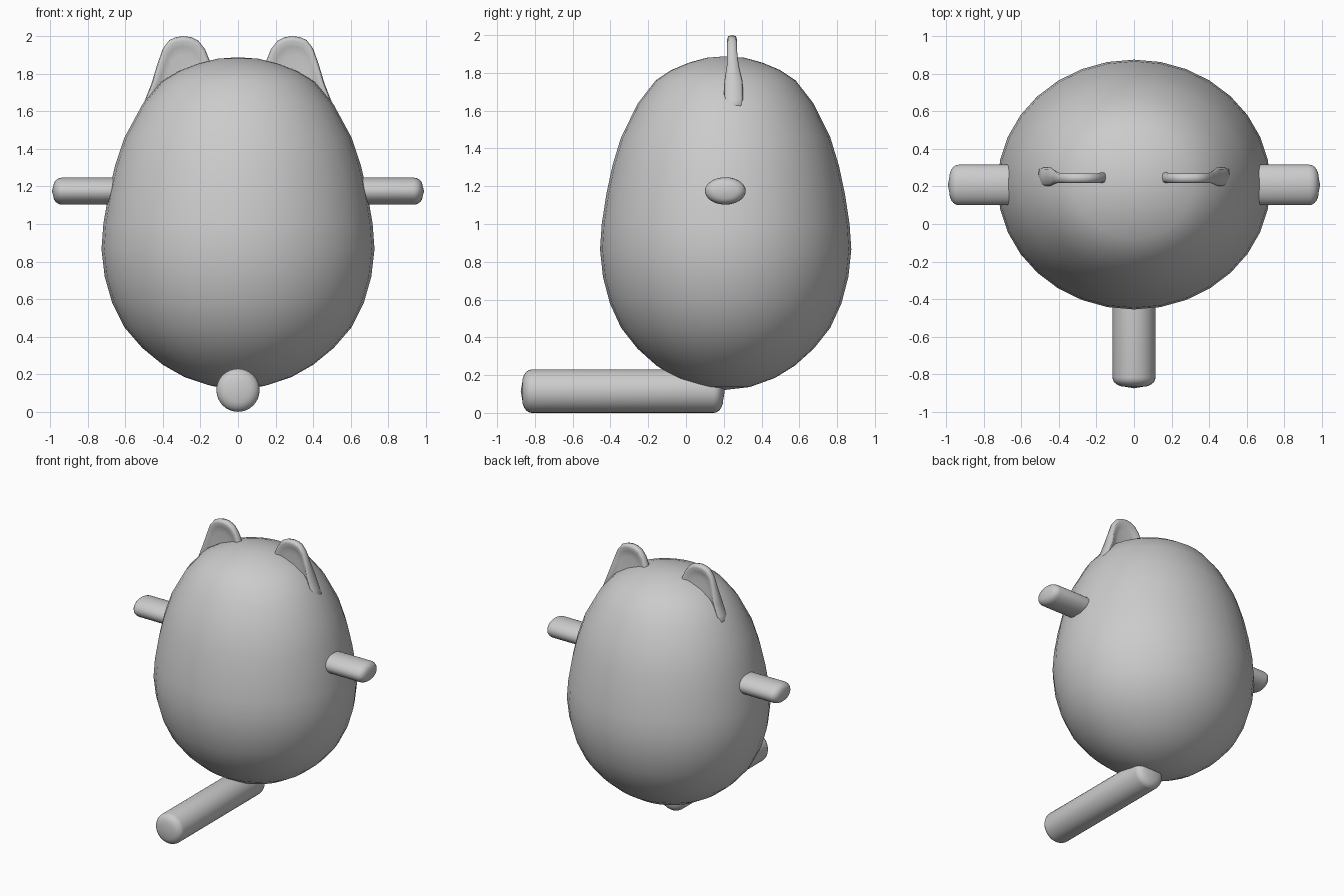
import bpy, bmesh, math
from mathutils import Matrix, Vector

if "Cube" in bpy.data.objects:
    bpy.data.objects.remove(bpy.data.objects["Cube"])

grey = bpy.data.materials.new("light_grey")
grey.diffuse_color = (0.6, 0.6, 0.6, 1)
grey.use_nodes = True
grey.node_tree.nodes["Principled BSDF"].inputs["Base Color"].default_value = grey.diffuse_color


def finish(name, bm, mirror=False):
    bmesh.ops.recalc_face_normals(bm, faces=bm.faces)
    for f in bm.faces:
        f.smooth = True
    me = bpy.data.meshes.new(name)
    bm.to_mesh(me)
    bm.free()
    me.materials.append(grey)
    ob = bpy.data.objects.new(name, me)
    bpy.context.collection.objects.link(ob)
    if mirror:
        ob.modifiers.new("mirror", 'MIRROR').use_mirror_merge = False
    return ob


def lathe(name, profile, matrix, segs=32, mirror=False):
    """Revolve (radius, height) points about z; zero radius ends become poles."""
    bm = bmesh.new()
    rings = []
    for r, h in profile:
        n = segs if r > 0 else 1
        rings.append([bm.verts.new(matrix @ Vector((
            r * math.cos(2 * math.pi * i / segs),
            r * math.sin(2 * math.pi * i / segs), h))) for i in range(n)])
    for a, b in zip(rings, rings[1:]):
        for i in range(segs):
            j = (i + 1) % segs
            if len(a) == 1:
                bm.faces.new((a[0], b[i], b[j]))
            elif len(b) == 1:
                bm.faces.new((a[i], a[j], b[0]))
            else:
                bm.faces.new((a[i], a[j], b[j], b[i]))
    return finish(name, bm, mirror)


def rod(r, h0, h1, cap, steps=5):
    """Profile of a rod with softly domed ends."""
    arc = [(r * (1 - 0.6 * (1 - math.sin(t)) if t > 0 else 0.4), cap * (1 - math.cos(t)))
           for t in [math.pi / 2 * k / steps for k in range(steps + 1)]]
    low = [(0, h0 - 0.008)] + [(a, h0 + b) for a, b in arc]
    high = [(a, h1 - b) for a, b in reversed(arc)] + [(0, h1 + 0.008)]
    return low + high


# Egg-shaped body, slightly flattened front to back
egg = [(0, 0.122), (0.14, 0.137), (0.285, 0.185), (0.40, 0.25), (0.51, 0.34),
       (0.605, 0.45), (0.67, 0.58), (0.71, 0.72), (0.727, 0.865), (0.717, 1.0),
       (0.69, 1.16), (0.655, 1.31), (0.605, 1.46), (0.507, 1.64), (0.405, 1.76),
       (0.315, 1.815), (0.21, 1.855), (0.11, 1.88), (0, 1.888)]
lathe("body", egg, Matrix.Translation((0, 0.21, 0)) @ Matrix.Diagonal((1, 0.915, 1, 1)))

# Flattened arms sticking out to each side
to_x = Matrix.Rotation(math.pi / 2, 4, 'Y')
lathe("arms", rod(0.108, 0.5, 0.983, 0.05),
      Matrix.Translation((0, 0.208, 1.175)) @ Matrix.Diagonal((1, 1, 0.67, 1)) @ to_x,
      mirror=True)

# Long rod under the body, pointing forwards
to_y = Matrix.Rotation(math.pi / 2, 4, 'X')
lathe("bottom_rod", rod(0.115, -0.197, 0.867, 0.05),
      Matrix.Translation((0, 0, 0.115)) @ to_y)

# Thin rounded ears with dished faces
outline = [(0.53, 1.58), (0.495, 1.66), (0.46, 1.75), (0.43, 1.85), (0.40, 1.935),
           (0.365, 1.98), (0.33, 1.995), (0.29, 2.0), (0.25, 1.995), (0.21, 1.975),
           (0.175, 1.93), (0.155, 1.88), (0.13, 1.82), (0.12, 1.70), (0.25, 1.60)]
centre = Vector((0.30, 1.80))
bm = bmesh.new()


def ear_ring(scale, depth):
    """Ring of the outline; depth runs from -1 (front) to 1 (back)."""
    ring = []
    for p in outline:
        q = centre + (Vector(p) - centre) * scale
        low = max(0, min(1, (1.92 - q.y) / 0.17))
        half = 0.026 + 0.024 * low * low
        mid = 0.244 + 0.008 * low
        ring.append(bm.verts.new((q.x, mid + depth * half, q.y)))
    return ring


layers = [ear_ring(s, d) for s, d in
          [(0.5, -0.4), (0.72, -0.55), (0.88, -1), (0.97, -0.8), (1, 0),
           (0.97, 0.8), (0.88, 1), (0.72, 0.55), (0.5, 0.4)]]
for a, b in zip(layers, layers[1:]):
    for i in range(len(a)):
        j = (i + 1) % len(a)
        bm.faces.new((a[i], a[j], b[j], b[i]))
bm.faces.new(layers[0])
bm.faces.new(layers[-1])
finish("ears", bm, mirror=True)
